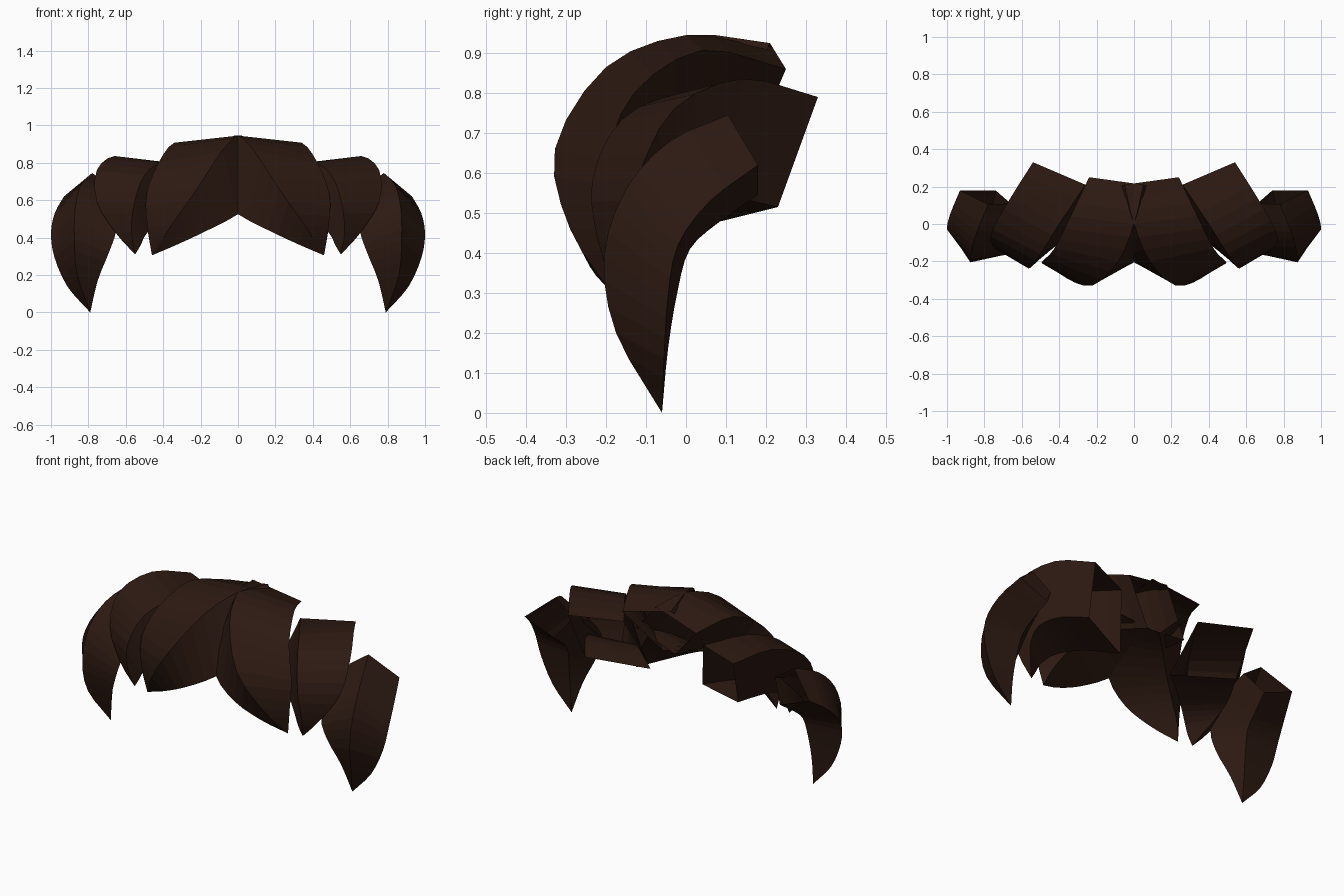
import bpy, bmesh
from mathutils import Vector

SEG = 15

brown = bpy.data.materials.new("dark_brown")
brown.diffuse_color = (0.026, 0.010, 0.006, 1)


def spline(points, t):
    """Catmull-Rom point at t in 0..1 along the key points."""
    p = [Vector(q) for q in points]
    p = [2 * p[0] - p[1]] + p + [2 * p[-1] - p[-2]]
    n = len(points) - 1
    i = min(int(t * n), n - 1)
    u = t * n - i
    a, b, c, d = p[i:i + 4]
    return 0.5 * (2 * b + (c - a) * u + (2 * a - 5 * b + 4 * c - d) * u * u
                  + (3 * b - a - 3 * c + d) * u ** 3)


def lock(name, tip, rails):
    """Four-sided tapering lock, open at the root, its edge rails meeting in a tip."""
    bm = bmesh.new()
    rings = [[bm.verts.new(spline(r + [tip], i / SEG)) for r in rails]
             for i in range(SEG)]
    end = bm.verts.new(tip)
    root = bm.faces.new(rings[0])
    for k in range(4):
        j = (k + 1) % 4
        for a, b in zip(rings, rings[1:]):
            bm.faces.new((a[k], a[j], b[j], b[k]))
        bm.faces.new((rings[-1][k], rings[-1][j], end))
    bmesh.ops.recalc_face_normals(bm, faces=bm.faces)
    bmesh.ops.delete(bm, geom=[root], context="FACES_ONLY")
    me = bpy.data.meshes.new(name)
    bm.to_mesh(me)
    bm.free()
    me.materials.append(brown)
    ob = bpy.data.objects.new(name, me)
    bpy.context.collection.objects.link(ob)
    ob.modifiers.new("mirror", "MIRROR").use_mirror_merge = False


# Rails in order: front ridge, outer edge, back edge, inner edge
lock("center_lock", (0.46, -0.19, 0.305), [
    [(-0.05, 0.21, 0.925), (0.00, 0.00, 0.945), (0.085, -0.20, 0.865),
     (0.22, -0.328, 0.66), (0.36, -0.29, 0.46)],
    [(0.24, 0.25, 0.86), (0.34, 0.04, 0.907), (0.425, -0.13, 0.80),
     (0.49, -0.20, 0.63), (0.485, -0.21, 0.46)],
    [(0.04, 0.16, 0.65), (0.18, 0.02, 0.65), (0.29, -0.08, 0.59),
     (0.37, -0.13, 0.49), (0.43, -0.16, 0.39)],
    [(-0.25, 0.11, 0.71), (-0.14, -0.06, 0.64), (0.00, -0.205, 0.525),
     (0.16, -0.26, 0.44), (0.32, -0.24, 0.365)],
])

# Middle side lock
lock("side_lock", (0.55, -0.18, 0.31), [
    [(0.26, 0.21, 0.78), (0.40, 0.00, 0.80), (0.50, -0.16, 0.735),
     (0.555, -0.235, 0.58), (0.57, -0.22, 0.43)],
    [(0.54, 0.33, 0.79), (0.66, 0.14, 0.836), (0.755, -0.03, 0.76),
     (0.755, -0.12, 0.59), (0.65, -0.17, 0.42)],
    [(0.50, 0.23, 0.515), (0.59, 0.10, 0.54), (0.64, -0.01, 0.52),
     (0.63, -0.09, 0.46), (0.59, -0.14, 0.385)],
    [(0.17, 0.09, 0.48), (0.31, -0.03, 0.50), (0.42, -0.12, 0.48),
     (0.49, -0.17, 0.42), (0.52, -0.18, 0.36)],
])

# Long outer lock reaching the lowest point
lock("outer_lock", (0.79, -0.06, 0.0), [
    [(0.78, 0.105, 0.745), (0.84, -0.04, 0.68), (0.87, -0.15, 0.56),
     (0.875, -0.205, 0.39), (0.86, -0.175, 0.20)],
    [(0.93, 0.18, 0.62), (0.98, 0.06, 0.53), (1.00, -0.02, 0.42),
     (0.98, -0.045, 0.29), (0.91, -0.055, 0.135)],
    [(0.74, 0.18, 0.545), (0.76, 0.08, 0.475), (0.77, 0.01, 0.41),
     (0.78, -0.02, 0.31), (0.79, -0.045, 0.16)],
    [(0.66, 0.11, 0.66), (0.64, -0.04, 0.58), (0.65, -0.15, 0.44),
     (0.69, -0.155, 0.32), (0.75, -0.11, 0.17)],
])
